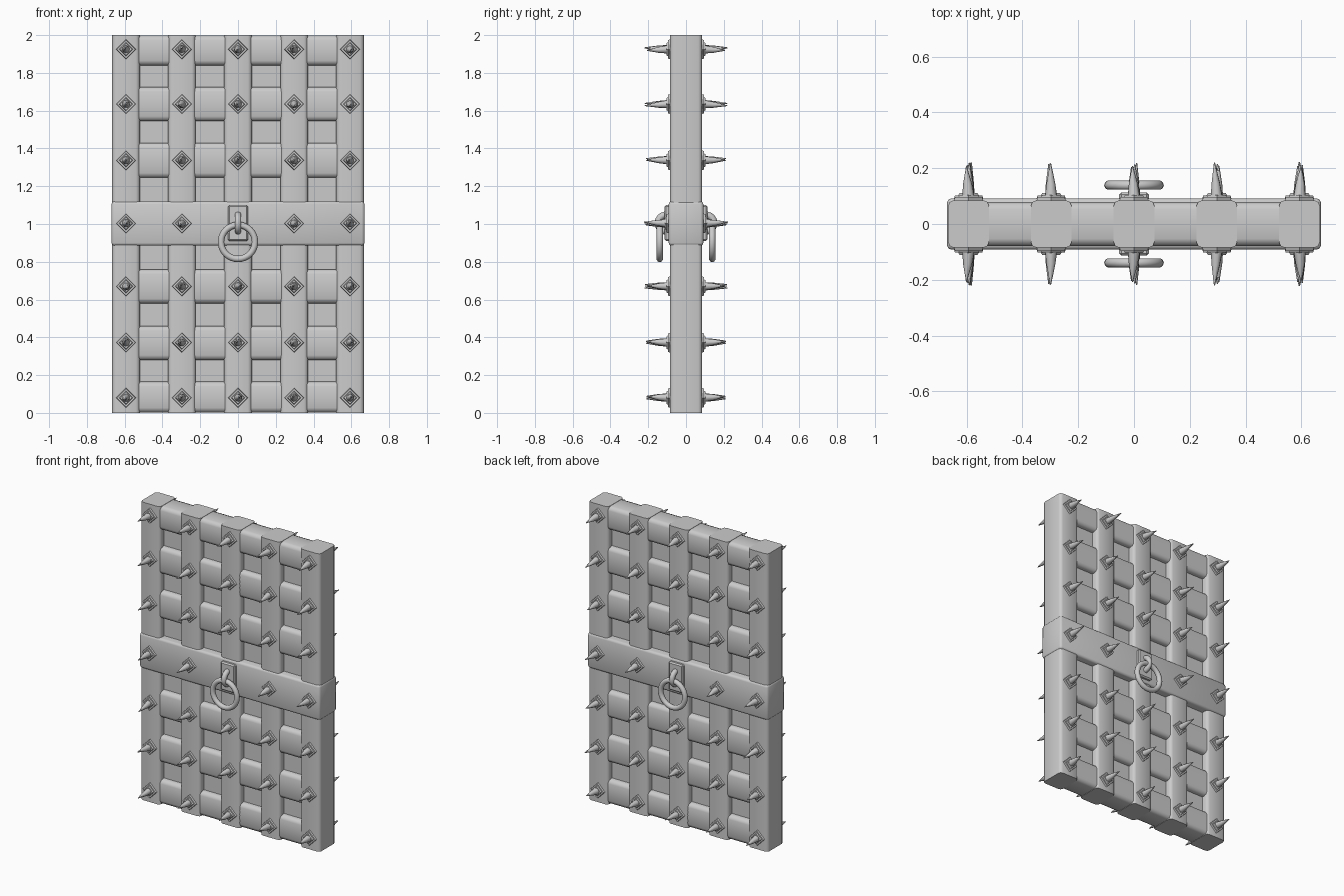
import bpy, bmesh, math, random
from mathutils import Matrix, Vector

if "Cube" in bpy.data.objects:
    bpy.data.objects.remove(bpy.data.objects["Cube"])

random.seed(4)
COLS = [-0.593, -0.297, 0, 0.297, 0.593]
ROWS = [1.925, 1.635, 1.337, 1.003, 0.67, 0.372, 0.08]


def finish(bm, name, smooth=40):
    me = bpy.data.meshes.new(name)
    bm.to_mesh(me)
    bm.free()
    ob = bpy.data.objects.new(name, me)
    bpy.context.collection.objects.link(ob)
    if smooth:
        bpy.ops.object.select_all(action='DESELECT')
        ob.select_set(True)
        bpy.context.view_layer.objects.active = ob
        bpy.ops.object.shade_smooth_by_angle(angle=math.radians(smooth))
    return ob


def beam(name, lo, hi, axis=None, bevel=0.0, segments=2, smooth=50):
    """Box between two corners; edges along one axis are rounded."""
    lo, hi = Vector(lo), Vector(hi)
    bm = bmesh.new()
    bmesh.ops.create_cube(bm, size=1, matrix=Matrix.Translation((lo + hi) / 2)
                          @ Matrix.Diagonal((*(hi - lo), 1)))
    if bevel:
        edges = [e for e in bm.edges if axis is None or
                 abs((e.verts[0].co - e.verts[1].co)[axis]) > 1e-4]
        bmesh.ops.bevel(bm, geom=edges, offset=bevel, segments=segments,
                        profile=0.5, affect='EDGES')
    return finish(bm, name, smooth)


def mirror_y(ob):
    m = ob.modifiers.new("both_sides", 'MIRROR')
    m.use_axis = (False, True, False)
    m.use_clip = False


def torus(name, major, minor, loc, rot):
    bpy.ops.mesh.primitive_torus_add(major_radius=major, minor_radius=minor,
                                     major_segments=32, minor_segments=10)
    ob = bpy.context.object
    ob.name = name
    ob.data.transform(Matrix.Translation(loc) @ rot)
    bpy.ops.object.shade_smooth()
    mirror_y(ob)


# backing panel
beam("panel", (-0.6, -0.04, 0.03), (0.6, 0.04, 1.97))

# upright bars
for x in COLS:
    beam("upright_bar", (x - 0.073, -0.085, 0), (x + 0.073, 0.085, 2), 2, 0.02)

# cross bars
for lo, hi in [(1.84, 1.998), (1.545, 1.725), (1.245, 1.43),
               (0.58, 0.76), (0.28, 0.46), (0.002, 0.165)]:
    beam("cross_bar", (-0.6, -0.078, lo), (0.6, 0.078, hi), 0, 0.025)

# centre band
beam("centre_band", (-0.67, -0.092, 0.885), (0.67, 0.092, 1.12), None, 0.015)

# spikes and their stepped diamond plates
OUT = Matrix.Rotation(math.radians(90), 4, 'X')   # local +z -> -y


def frustum(bm, mat, sides, r1, r2, z1, z2, caps=True):
    bmesh.ops.create_cone(bm, cap_ends=caps, segments=sides, radius1=r1, radius2=r2,
                          depth=z2 - z1, matrix=mat @ Matrix.Translation((0, 0, (z1 + z2) / 2)))


plates, spikes = bmesh.new(), bmesh.new()
for z in ROWS:
    band = abs(z - 1) < 0.1
    for x in COLS:
        if band and x == 0:
            continue
        base = Matrix.Translation((x, -0.091 if band else -0.084, z)) @ OUT
        frustum(plates, base, 4, 0.055, 0.049, -0.01, 0.012)
        frustum(plates, base, 4, 0.038, 0.032, 0.010, 0.020)
        t = 0.08
        tilt = base @ Matrix.Rotation(random.uniform(-t, t), 4, 'X') \
            @ Matrix.Rotation(random.uniform(-t, t), 4, 'Y') \
            @ Matrix.Rotation(random.uniform(0, 6), 4, 'Z')
        length = random.uniform(0.118, 0.138)
        frustum(spikes, tilt, 8, 0.023, 0.016, 0.005, 0.06, False)
        frustum(spikes, tilt, 8, 0.016, 0.002, 0.06, length, False)
bmesh.ops.remove_doubles(spikes, verts=spikes.verts, dist=0.0005)
mirror_y(finish(plates, "spike_plates", 0))
mirror_y(finish(spikes, "spikes", 60))

# door knocker: plate, loop and ring
mirror_y(beam("knocker_plate", (-0.053, -0.113, 0.91), (0.053, -0.08, 1.10), None, 0.008, 1, 30))
torus("knocker_loop", 0.043, 0.018, (0, -0.105, 1.005), Matrix.Rotation(math.radians(90), 4, 'Y'))
torus("knocker_ring", 0.09, 0.017, (0, -0.139, 0.905), OUT)
